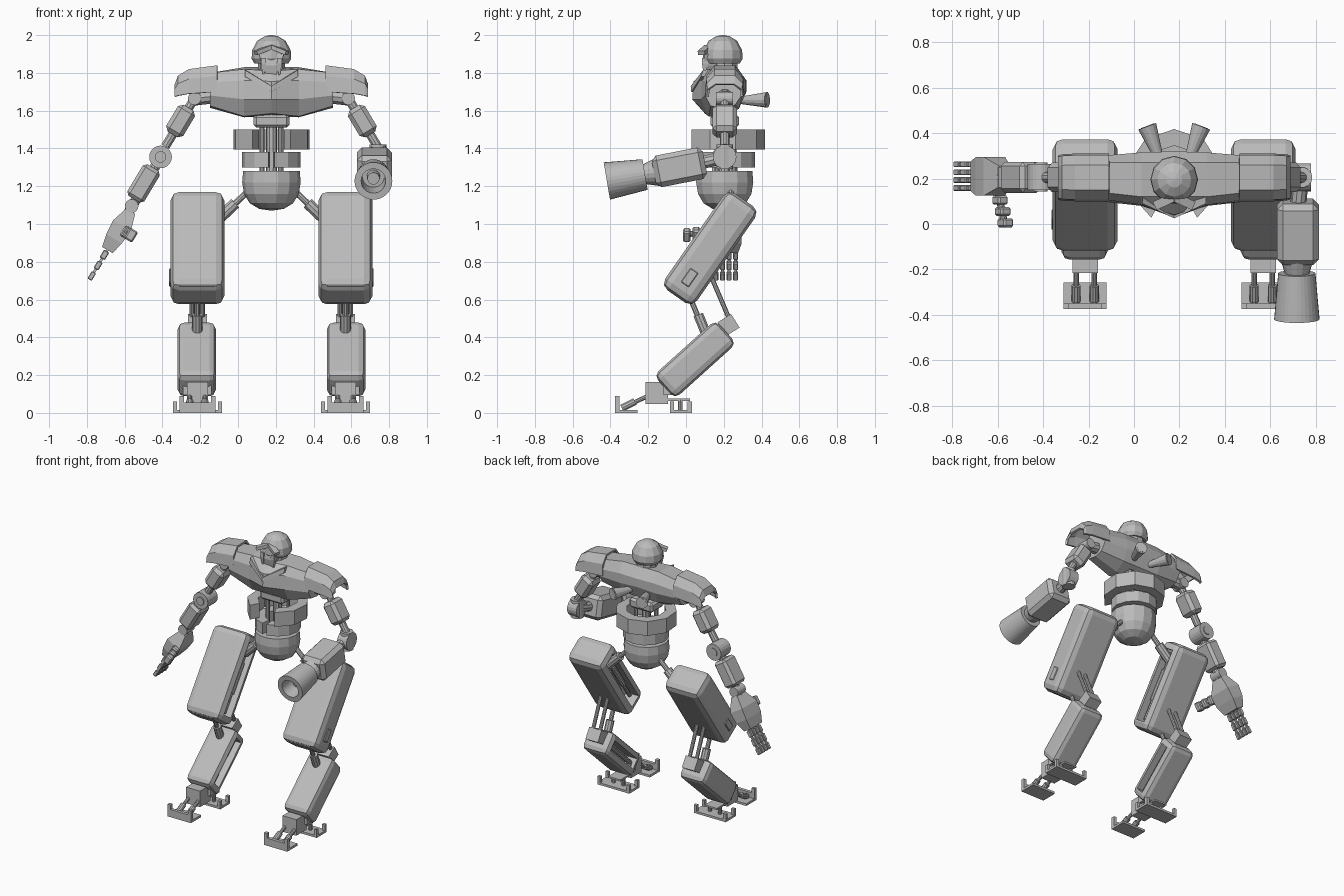
import bpy, bmesh
from math import radians, cos, sin, pi
from mathutils import Vector, Matrix

if "Cube" in bpy.data.objects:
    bpy.data.objects.remove(bpy.data.objects["Cube"])

C, Y = 0.177, 0.205          # body centre line
grey = bpy.data.materials.new("steel_grey")
grey.use_nodes = True
grey.diffuse_color = (0.5, 0.5, 0.5, 1)
grey.node_tree.nodes["Principled BSDF"].inputs["Base Color"].default_value = (0.5, 0.5, 0.5, 1)


def emit(name, bm, m):
    me = bpy.data.meshes.new(name)
    bm.transform(m)
    bmesh.ops.recalc_face_normals(bm, faces=bm.faces)
    bm.to_mesh(me)
    me.materials.append(grey)
    bpy.context.collection.objects.link(bpy.data.objects.new(name, me))


def finish(name, bm, m=Matrix(), pair=False):
    """Store the part; with pair, also store its mirror image about the centre line."""
    if pair:
        twin = bm.copy()
        flip = Matrix.Translation((2 * C, 0, 0)) @ Matrix.Scale(-1, 4, (1, 0, 0))
        emit("left_" + name, twin, flip @ m)
        twin.free()
        name = "right_" + name
    emit(name, bm, m)
    bm.free()


def at(loc, axis='X', deg=0):
    return Matrix.Translation(loc) @ Matrix.Rotation(radians(deg), 4, axis)


def box(name, m, size, bevel=0, seg=1, pair=False, recess=0):
    bm = bmesh.new()
    bmesh.ops.create_cube(bm, size=1)
    bmesh.ops.scale(bm, vec=size, verts=bm.verts)
    if bevel:
        bmesh.ops.bevel(bm, geom=bm.edges[:], offset=bevel, segments=seg, profile=0.5, affect='EDGES')
    if recess:                       # hollow out the inner (+x) side
        bm.normal_update()
        f = max(bm.faces, key=lambda q: q.calc_center_median().x + q.calc_area())
        f = max((q for q in bm.faces if q.normal.x > 0.99), key=lambda q: q.calc_area())
        bmesh.ops.inset_region(bm, faces=[f], thickness=0.015, depth=0)
        ext = bmesh.ops.extrude_discrete_faces(bm, faces=[f])
        bmesh.ops.translate(bm, vec=(-recess, 0, 0), verts=ext["faces"][0].verts[:])
    finish(name, bm, m, pair)


def loft(name, rings, m=Matrix(), closed=True, caps=True, pair=False, thick=0):
    bm = bmesh.new()
    rows = [[bm.verts.new(p) for p in r] for r in rings]
    n = len(rows[0])
    for a, b in zip(rows, rows[1:]):
        for i in range(n if closed else n - 1):
            j = (i + 1) % n
            bm.faces.new((a[i], a[j], b[j], b[i]))
    if caps:
        bm.faces.new(rows[0])
        bm.faces.new(rows[-1])
    if thick:
        bmesh.ops.recalc_face_normals(bm, faces=bm.faces)
        bmesh.ops.solidify(bm, geom=bm.faces[:], thickness=thick)
    finish(name, bm, m, pair)


def lathe(name, profile, n, m, pair=False):
    rings = [[(r * cos(2 * pi * i / n), r * sin(2 * pi * i / n), z) for i in range(n)] for r, z in profile]
    loft(name, rings, m, pair=pair)


def rod(name, a, b, r1, r2=None, n=10, pair=False):
    a, d = Vector(a), Vector(b) - Vector(a)
    m = Matrix.Translation(a) @ d.to_track_quat('Z', 'Y').to_matrix().to_4x4()
    lathe(name, [(r1, 0), (r1 if r2 is None else r2, d.length)], n, m, pair)


def rects(specs):
    """Rectangular rings: half width, half depth, height, depth shift."""
    return [[(-w, s - d, z), (w, s - d, z), (w, s + d, z), (-w, s + d, z)] for w, d, z, s in specs]


def split_ring(name, z0, z1, ro, ri, gap, n):
    """Waist band with an opening at the front."""
    rings = []
    for i in range(n + 1):
        t = radians(-90 + gap + (360 - 2 * gap) * i / n)
        rings.append([(r * cos(t), r * sin(t), z) for r, z in ((ro, z0), (ro, z1), (ri, z1), (ri, z0))])
    loft(name, rings, at((C, Y + 0.005, 0)))


# Head
lathe("helmet", [(0.09, 1.85), (0.105, 1.875), (0.102, 1.92), (0.075, 1.97), (0.035, 1.994), (0.006, 2.0)],
      12, at((C, 0.195, 0)))
loft("face", rects([(0.025, 0.03, 1.79, -0.07), (0.05, 0.05, 1.84, -0.06), (0.065, 0.05, 1.9, -0.05)]),
     at((C, 0.2, 0)))
box("brow", at((C - 0.042, 0.1, 1.922)) @ Matrix.Rotation(radians(25), 4, 'Z') @ Matrix.Rotation(radians(-20), 4, 'Y'),
    (0.095, 0.04, 0.022), pair=True)
loft("jaw_tusk", rects([(0.004, 0.006, 1.79, 0), (0.014, 0.016, 1.85, 0), (0.012, 0.014, 1.88, 0)]),
     at((C - 0.042, 0.1, 0)), pair=True)
rod("neck", (C, Y, 1.76), (C, Y, 1.87), 0.075, 0.07)

# Torso: cross-sections from shoulder to shoulder
mid = [(0.12, 1.81), (0.04, 1.755), (0.033, 1.66), (0.1, 1.585), (0.2, 1.57), (0.28, 1.61), (0.32, 1.7), (0.32, 1.76), (0.27, 1.83)]
wide = [(0.12, 1.82), (0.085, 1.76), (0.08, 1.66), (0.12, 1.57), (0.2, 1.565), (0.28, 1.61), (0.315, 1.69), (0.315, 1.76), (0.27, 1.83)]
end = [(0.14, 1.8), (0.11, 1.75), (0.1, 1.68), (0.13, 1.625), (0.2, 1.615), (0.26, 1.63), (0.3, 1.69), (0.3, 1.74), (0.27, 1.8)]
loft("torso", [[(C + d, y, z) for y, z in s] for d, s in
               ((-0.325, end), (-0.145, wide), (0, mid), (0.145, wide), (0.325, end))])
loft("chest_plate", [[(C, 0.025, 1.73), (C, 0.07, 1.73), (C, 0.07, 1.7), (C, 0.028, 1.7)],
                     [(C - 0.14, 0.09, 1.815), (C - 0.14, 0.14, 1.82), (C - 0.14, 0.12, 1.78), (C - 0.14, 0.08, 1.78)]],
     pair=True)
rod("exhaust", (0.11, 0.29, 1.655), (0.058, 0.43, 1.657), 0.02, 0.042, 14, pair=True)
rod("exhaust_bore", (0.066, 0.41, 1.657), (0.0575, 0.432, 1.657), 0.03, 0.032, 14, pair=True)

# Waist and pelvis
box("spine_block", at((C, Y, 1.545)), (0.19, 0.15, 0.07), 0.015)
rod("spine", (C, Y, 1.2), (C, Y, 1.56), 0.03)
for dy in (-0.04, 0.05):
    rod("spine_rod", (C - 0.05, Y + dy, 1.2), (C - 0.05, Y + dy, 1.56), 0.014, pair=True)
split_ring("waist_band", 1.395, 1.5, 0.208, 0.135, 29, 8)
split_ring("lower_band", 1.3, 1.38, 0.155, 0.085, 6, 12)
lathe("pelvis", [(0.15, 1.28), (0.155, 1.22), (0.145, 1.16), (0.115, 1.11), (0.065, 1.08), (0.01, 1.072)],
      14, at((C, Y, 0)))
rod("hip_rod", (0.06, 0.235, 1.18), (-0.13, 0.24, 1.0), 0.017, pair=True)
rod("hip_sleeve", (-0.015, 0.237, 1.11), (-0.11, 0.239, 1.02), 0.032, pair=True)

# Shoulders: open curved shells
arch = [(-0.105, 0), (-0.098, 0.6), (-0.055, 1), (0.055, 1), (0.098, 0.6), (0.105, 0)]
loft("shoulder_shell", [[(x, Y + y * k, lo + (hi - lo) * h) for y, h in arch] for x, lo, hi, k in
                        ((-0.11, 1.7, 1.84, 1), (-0.26, 1.69, 1.82, 1), (-0.318, 1.68, 1.785, 0.97), (-0.335, 1.675, 1.74, 0.92))],
     closed=False, caps=False, pair=True, thick=0.014)
rod("shoulder_axle", (-0.1, Y, 1.68), (-0.23, Y, 1.665), 0.04, pair=True)
rod("shoulder_joint", (-0.23, Y - 0.045, 1.665), (-0.23, Y + 0.045, 1.665), 0.035, n=16, pair=True)
rod("upper_arm_rod", (-0.23, Y, 1.665), (-0.385, Y, 1.41), 0.025, pair=True)
box("upper_arm", at((-0.304, Y, 1.545), 'Y', 31), (0.105, 0.13, 0.165), 0.022, pair=True)

# Right forearm and hand
rod("right_elbow", (-0.41, Y - 0.055, 1.355), (-0.41, Y + 0.06, 1.355), 0.06, n=20)
rod("right_elbow_cap", (-0.41, Y - 0.063, 1.355), (-0.41, Y + 0.066, 1.355), 0.03, n=16)
rod("right_forearm_rod", (-0.41, Y, 1.355), (-0.58, Y, 1.06), 0.028)
box("right_forearm", at((-0.5, Y, 1.215), 'Y', 31), (0.105, 0.135, 0.195), 0.018)
rod("right_wrist", (-0.563, Y - 0.045, 1.095), (-0.563, Y + 0.045, 1.095), 0.036, n=16)
hand = at((-0.63, Y + 0.005, 0.965), 'Y', 31)
loft("right_hand", rects([(0.032, 0.065, -0.12, 0), (0.048, 0.085, -0.05, 0), (0.055, 0.085, 0.03, 0), (0.028, 0.045, 0.12, 0)]), hand)
for i in range(4):
    y = -0.052 + 0.035 * i
    for j in range(3):
        box("right_finger_%d_joint_%d" % (i + 1, j + 1), hand @ at((0, y, -0.15 - 0.065 * j)),
            (0.032 - 0.003 * j, 0.026, 0.046), 0.004)
    box("right_finger_core_%d" % (i + 1), hand @ at((0, y, -0.19)), (0.014, 0.014, 0.2))
for j in range(3):
    box("right_thumb_%d" % (j + 1), at((-0.59 + 0.012 * j, 0.105 - 0.05 * j, 0.955 - 0.007 * j), 'Y', 31),
        (0.05, 0.04, 0.065), 0.008)
rod("right_thumb_core", (-0.6, 0.15, 0.96), (-0.57, 0, 0.945), 0.016)

# Left forearm with cannon
rod("left_elbow", (0.705, Y, 1.355), (0.78, Y, 1.355), 0.062, n=20)
rod("left_elbow_upright", (0.74, Y, 1.29), (0.74, Y, 1.42), 0.045, n=14)
rod("left_forearm_rod", (0.735, Y, 1.355), (0.72, 0.05, 1.315), 0.035)
box("left_forearm", at((0.722, -0.035, 1.3), 'X', 11), (0.185, 0.275, 0.17), 0.026)
rod("cannon_neck", (0.718, -0.15, 1.275), (0.718, -0.23, 1.262), 0.075, 0.05, 16)
aim = Vector((0, -0.206, -0.035)).to_track_quat('Z', 'Y').to_matrix().to_4x4()
lathe("cannon", [(0.045, 0), (0.082, 0), (0.1, 0.205), (0.065, 0.205), (0.058, 0.06), (0.035, 0.06), (0.032, 0.13), (0.01, 0.13)],
      32, Matrix.Translation((0.717, -0.217, 1.262)) @ aim)

# Legs
X = -0.215
thigh = at((X, 0.128, 0.872), 'X', -35)
box("thigh", thigh, (0.286, 0.205, 0.625), 0.045, 2, pair=True, recess=0.1)
for y in (-0.025, 0.03):
    rod("thigh_piston", thigh @ Vector((0.09, y, -0.24)), thigh @ Vector((0.09, y, 0.24)), 0.014, pair=True)
    rod("thigh_piston_sleeve", thigh @ Vector((0.09, y, -0.1)), thigh @ Vector((0.09, y, 0.12)), 0.022, pair=True)
box("thigh_latch", thigh @ at((-0.143, 0, -0.19)), (0.012, 0.05, 0.09), 0.004, pair=True)
box("knee_lip", thigh @ at((0, -0.06, -0.28)), (0.2, 0.06, 0.05), 0.008, pair=True)
rod("knee_front_rod", (X, 0.0, 0.66), (X, 0.11, 0.4), 0.015, pair=True)
rod("knee_sleeve", (X, 0.065, 0.52), (X, 0.11, 0.41), 0.028, pair=True)
for dx in (-0.028, 0.028):
    rod("knee_rear_rod", (X + dx, 0.13, 0.73), (X + dx, 0.245, 0.46), 0.013, pair=True)
box("knee_bracket", at((X, 0.225, 0.465), 'X', 32), (0.1, 0.085, 0.085), pair=True)
shin = at((X - 0.003, 0.048, 0.283), 'X', -48)
box("shin", shin, (0.204, 0.168, 0.44), 0.036, 2, pair=True, recess=0.08)
rod("shin_piston", shin @ Vector((0.06, 0, -0.17)), shin @ Vector((0.06, 0, 0.17)), 0.016, pair=True)

# Feet
box("ankle", at((X, -0.155, 0.105)), (0.112, 0.12, 0.118), pair=True)
box("ankle_collar", at((X, -0.09, 0.13)), (0.15, 0.06, 0.07), pair=True)
for dx in (-0.04, 0.04):
    rod("toe_strut", (X + dx, -0.2, 0.09), (X + dx, -0.34, 0.025), 0.012, pair=True)
    rod("toe_sleeve", (X + dx, -0.27, 0.06), (X + dx, -0.34, 0.025), 0.02, pair=True)
    rod("heel_strut", (X + dx, -0.03, 0.07), (X + dx, -0.03, 0.01), 0.013, pair=True)
box("toe_plate", at((X, -0.316, 0.008)), (0.19, 0.118, 0.016), pair=True)
box("toe_wall", at((X, -0.363, 0.028)), (0.19, 0.024, 0.055), pair=True)
box("heel_plate", at((X, -0.027, 0.008)), (0.26, 0.116, 0.016), pair=True)
box("heel_arm", at((X, -0.04, 0.07)), (0.1, 0.12, 0.012), pair=True)
for s in (-1, 1):
    box("toe_post", at((X + s * 0.083, -0.363, 0.045)), (0.024, 0.024, 0.09), pair=True)
    for y in (-0.074, 0.02):
        box("heel_post", at((X + s * 0.119, y, 0.03)), (0.022, 0.022, 0.06), pair=True)
